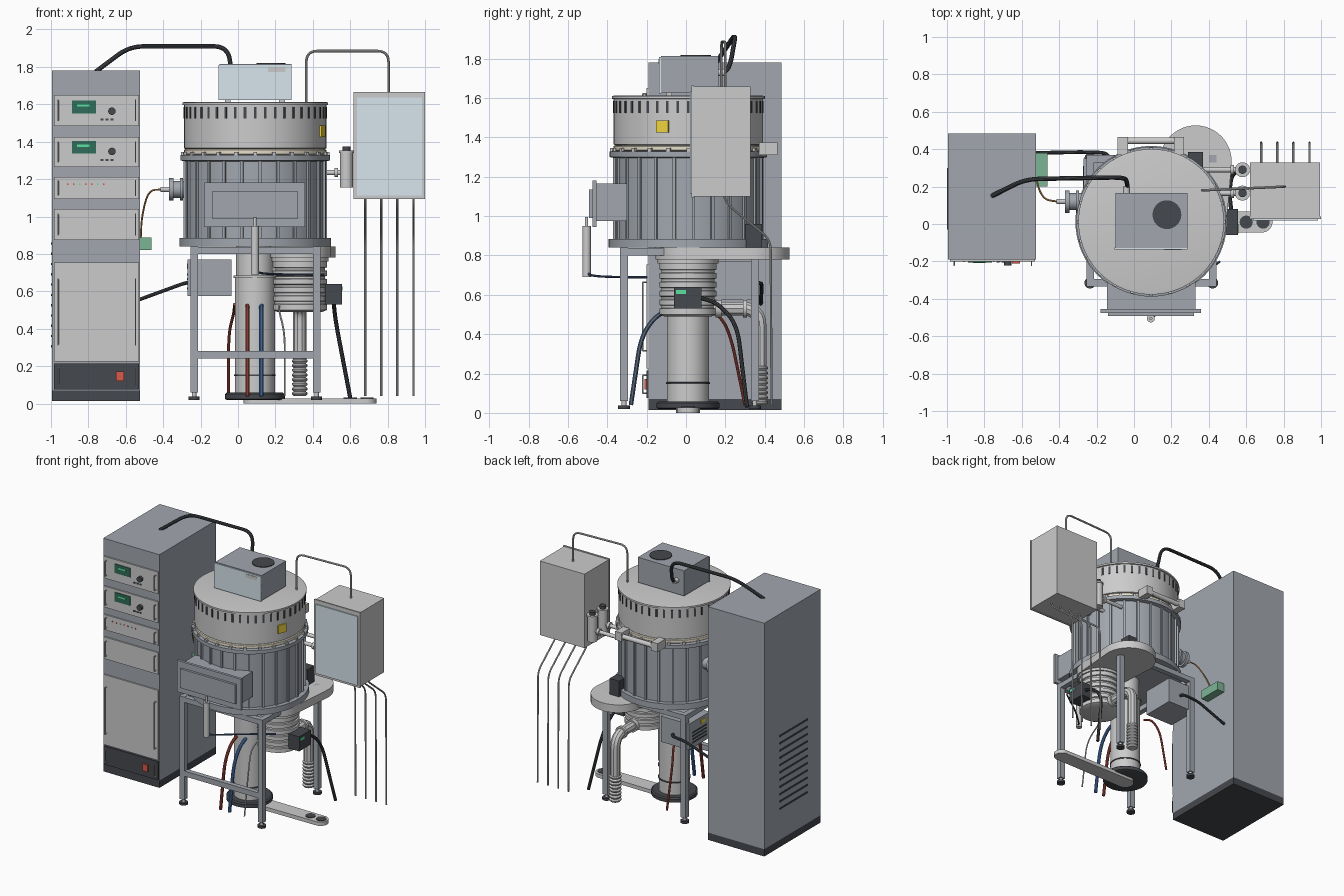
import bpy, bmesh, math
from mathutils import Vector, Matrix

if "Cube" in bpy.data.objects:
    bpy.data.objects.remove(bpy.data.objects["Cube"])

COLORS = {'slate': (.36, .39, .43), 'steel': (.55, .55, .56), 'light': (.68, .68, .67), 'dark': (.06, .065, .075),
          'pale': (.68, .79, .84), 'cream': (.8, .74, .6), 'red': (.7, .1, .07), 'darkred': (.4, .07, .05),
          'blue': (.08, .2, .5), 'navy': (.06, .1, .2), 'green': (.2, .46, .3), 'screen': (.03, .15, .1),
          'lit': (.1, .75, .35), 'yellow': (.85, .65, .05), 'orange': (.6, .3, .1)}
MATS = {}
for key, c in COLORS.items():
    MATS[key] = bpy.data.materials.new(key)
    MATS[key].diffuse_color = (*c, 1)


def finish(name, bm, mat):
    bmesh.ops.recalc_face_normals(bm, faces=bm.faces)
    me = bpy.data.meshes.new(name)
    bm.to_mesh(me)
    bm.free()
    ob = bpy.data.objects.new(name, me)
    bpy.context.collection.objects.link(ob)
    me.materials.append(MATS[mat])
    return smooth(ob)


def smooth(ob):
    bpy.ops.object.select_all(action='DESELECT')
    ob.select_set(True)
    bpy.context.view_layer.objects.active = ob
    bpy.ops.object.shade_smooth_by_angle(angle=math.radians(35))
    return ob


def add_box(bm, x0, x1, y0, y1, z0, z1, M=Matrix()):
    m = Matrix.Translation(((x0 + x1) / 2, (y0 + y1) / 2, (z0 + z1) / 2)) @ Matrix.Diagonal((x1 - x0, y1 - y0, z1 - z0, 1))
    bmesh.ops.create_cube(bm, size=1, matrix=M @ m)


def boxes(name, mat, *dims):
    bm = bmesh.new()
    for d in dims:
        add_box(bm, *d)
    return finish(name, bm, mat)


def rods(name, mat, *parts, seg=32):
    """Each part is (start, end, radius)."""
    bm = bmesh.new()
    for a, b, r in parts:
        a, b = Vector(a), Vector(b)
        rot = (b - a).to_track_quat('Z', 'Y').to_matrix().to_4x4()
        bmesh.ops.create_cone(bm, cap_ends=True, segments=seg, radius1=r, radius2=r, depth=(b - a).length,
                              matrix=Matrix.Translation((a + b) / 2) @ rot)
    return finish(name, bm, mat)


def ring(name, mat, count, cx, cy, dims, phase=0.0):
    """Box repeated around a vertical axis; local x is radial."""
    bm = bmesh.new()
    for i in range(count):
        add_box(bm, *dims, M=Matrix.Translation((cx, cy, 0)) @ Matrix.Rotation(phase + i * math.tau / count, 4, 'Z'))
    return finish(name, bm, mat)


def lathe(name, mat, cx, cy, profile, seg=72):
    bm = bmesh.new()
    rows = [[bm.verts.new((cx + r * math.cos(k * math.tau / seg), cy + r * math.sin(k * math.tau / seg), z))
             for k in range(seg)] for r, z in profile]
    for a, b in zip(rows, rows[1:]):
        for k in range(seg):
            bm.faces.new((a[k], a[(k + 1) % seg], b[(k + 1) % seg], b[k]))
    bm.faces.new(rows[0])
    bm.faces.new(rows[-1])
    return finish(name, bm, mat)


def hull_plate(name, mat, c1, r1, c2, r2, z0, z1):
    bm = bmesh.new()
    for (x, y), r in ((c1, r1), (c2, r2)):
        for k in range(48):
            bm.verts.new((x + r * math.cos(k * math.tau / 48), y + r * math.sin(k * math.tau / 48), z0))
    res = bmesh.ops.convex_hull(bm, input=bm.verts)
    bmesh.ops.dissolve_limit(bm, angle_limit=.01, verts=bm.verts, edges=bm.edges)
    bm.verts.ensure_lookup_table()
    pts = sorted({(round(v.co.x, 5), round(v.co.y, 5)) for v in bm.verts if v.link_faces},
                 key=lambda p: math.atan2(p[1] - (c1[1] + c2[1]) / 2, p[0] - (c1[0] + c2[0]) / 2))
    bm.clear()
    lo, hi = ([bm.verts.new((*p, z)) for p in pts] for z in (z0, z1))
    for i in range(len(pts)):
        j = (i + 1) % len(pts)
        bm.faces.new((lo[i], lo[j], hi[j], hi[i]))
    bm.faces.new(lo)
    bm.faces.new(hi)
    return finish(name, bm, mat)


def hose(name, mat, r, pts, fillet=.08):
    pts = [Vector(p) for p in pts]
    path = [pts[0]]
    for a, b, c in zip(pts, pts[1:], pts[2:]):
        p = b + (a - b).normalized() * min(fillet, (a - b).length * .49)
        q = b + (c - b).normalized() * min(fillet, (c - b).length * .49)
        path += [p.lerp(b, t / 6).lerp(b.lerp(q, t / 6), t / 6) for t in range(7)]
    path.append(pts[-1])
    cu = bpy.data.curves.new(name, 'CURVE')
    cu.dimensions, cu.bevel_depth, cu.bevel_resolution, cu.use_fill_caps = '3D', r, 3, True
    sp = cu.splines.new('POLY')
    sp.points.add(len(path) - 1)
    for s, p in zip(sp.points, path):
        s.co = (*p, 1)
    ob = bpy.data.objects.new(name, cu)
    bpy.context.collection.objects.link(ob)
    cu.materials.append(MATS[mat])
    bpy.ops.object.select_all(action='DESELECT')
    ob.select_set(True)
    bpy.context.view_layer.objects.active = ob
    bpy.ops.object.convert(target='MESH')
    return smooth(bpy.context.object)


# Electronics rack with instrument panels
boxes('rack_cabinet', 'slate', (-.995, -.525, -.19, .485, .07, 1.78))
boxes('rack_plinth', 'dark', (-.995, -.525, -.19, .485, .015, .07))
boxes('rack_power_panel', 'dark', (-.985, -.53, -.2, -.185, .075, .215))
levels = [(.225, .755), (.875, 1.04), (1.095, 1.21), (1.265, 1.425), (1.485, 1.65)]
boxes('rack_panels', 'light', *[(-.985, -.53, -.2, -.185, a, b) for a, b in levels])
handles = []
for a, b in levels + [(.075, .215)]:
    m, h = (a + b) / 2, (b - a) * .33
    for x in (-.962, -.548):
        handles.append(((x, -.22, m - h), (x, -.22, m + h), .004))
        handles += [((x, -.222, z), (x, -.195, z), .004) for z in (m - h, m + h)]
rods('rack_handles', 'light', *handles, seg=10)
for i, z in enumerate((1.585, 1.37)):
    boxes(f'display_{i}', 'screen', (-.888, -.76, -.206, -.195, z - .034, z + .034))
    boxes(f'display_readout_{i}', 'lit', (-.86, -.795, -.208, -.2, z + .002, z + .014))
    rods(f'display_knob_{i}', 'dark', ((-.674, -.222, z - .022), (-.674, -.195, z - .022), .02))
    boxes(f'display_buttons_{i}', 'dark', *[(x, x + .015, -.205, -.195, z - .072, z - .062) for x in (-.735, -.708, -.681)])
for i in range(7):
    x = -.91 + i * .032
    rods(f'status_lamp_{i}', ('red', 'lit')[i % 3 == 2], ((x, -.204, 1.173), (x, -.195, 1.173), .005), seg=12)
boxes('rack_main_switch', 'red', (-.653, -.61, -.212, -.195, .12, .172))
boxes('rack_side_vents', 'dark', *[(-1, -.99, -.03, .3, .3 + i * .055, .312 + i * .055) for i in range(11)])

# Vacuum chamber
CX, CY = .092, .012
lathe('chamber_base_flange', 'slate', CX, CY, [(.405, .84), (.405, .885), (.385, .885)])
lathe('chamber_body', 'slate', CX, CY, [(.372, .88), (.372, 1.3)])
ring('chamber_ribs', 'slate', 24, CX, CY, (.365, .384, -.008, .008, .885, 1.3), .07)
lathe('chamber_top_flange', 'slate', CX, CY, [(.375, 1.295), (.4, 1.3), (.4, 1.328), (.375, 1.332)])
ring('flange_clamps', 'light', 24, CX, CY, (.383, .397, -.01, .01, 1.325, 1.345))
lathe('chamber_seal', 'cream', CX, CY, [(.374, 1.33), (.38, 1.335), (.38, 1.355), (.374, 1.36)])
lathe('chamber_lid', 'light', CX, CY, [(.37, 1.36), (.38, 1.365), (.38, 1.595), (.389, 1.597), (.389, 1.61), (.375, 1.613)])
ring('lid_slots', 'dark', 44, CX, CY, (.37, .383, -.007, .007, 1.525, 1.585))
ring('warning_label', 'yellow', 1, CX, CY, (.37, .389, -.033, .033, 1.425, 1.487), -.35)

# Lid hinge at the back
boxes('hinge_blocks', 'light', *[(x - .027, x + .027, .37, .465, 1.31, 1.375) for x in (-.06, .24)])
rods('hinge_bar', 'light', ((-.085, .445, 1.34), (.265, .445, 1.34), .018))

# Source box on the lid
boxes('source_box', 'slate', (-.1, .287, -.128, .165, 1.625, 1.815))
boxes('source_box_front', 'pale', (-.105, .287, -.136, -.125, 1.622, 1.81))
boxes('source_box_label', 'steel', (.16, .255, -.139, -.13, 1.772, 1.798))
boxes('source_box_feet', 'steel', *[(x, x + .03, y, y + .03, 1.605, 1.63) for x in (-.07, .22) for y in (-.1, .1)])
rods('source_fan', 'dark', ((.176, .05, 1.81), (.176, .05, 1.82), .077))
rods('cable_gland', 'steel', ((-.04, .16, 1.73), (-.04, .2, 1.73), .018))
hose('source_cable', 'dark', .012, [(-.76, .15, 1.775), (-.58, .24, 1.91), (-.05, .25, 1.91), (-.035, .22, 1.74), (-.04, .17, 1.73)])

# Front loading port
boxes('load_port_body', 'slate', (-.145, .33, -.46, -.3, .975, 1.165))
boxes('load_port_flange', 'slate', (-.18, .357, -.475, -.455, .945, 1.182))
boxes('load_port_door', 'slate', (-.14, .32, -.492, -.47, .99, 1.135))
rods('door_cylinder', 'light', ((.09, -.505, .69), (.09, -.505, .95), .021), ((.09, -.505, .95), (.09, -.505, .995), .008))
hose('door_air_line', 'navy', .006, [(.1, -.505, .71), (.12, -.47, .695), (.25, -.35, .69), (.46, -.2, .69)])

# Left feedthrough and its junction box
rods('left_port', 'slate', ((-.36, .12, 1.145), (-.22, .12, 1.145), .045), ((-.37, .12, 1.145), (-.345, .12, 1.145), .06),
     ((-.31, .12, 1.145), (-.295, .12, 1.145), .06))
rods('left_port_tip', 'light', ((-.415, .12, 1.145), (-.365, .12, 1.145), .014))
hose('sensor_wire', 'orange', .005, [(-.41, .12, 1.145), (-.48, .13, 1.14), (-.515, .2, 1), (-.52, .25, .88)])
boxes('junction_box', 'green', (-.58, -.463, .2, .38, .82, .888))

# Right gauges
gy = (.29, .165)
rods('gauges', 'light', *[((.58, y, 1.155), (.58, y, 1.345), .035) for y in gy], *[((.58, y, 1.34), (.58, y, 1.352), .04) for y in gy])
rods('gauge_caps', 'dark', *[((.58, y, 1.35), (.58, y, 1.375), .022) for y in gy])
rods('gauge_necks', 'light', *[((.36, y, 1.235), (.58, y, 1.235), .014) for y in gy], *[((.515, y, 1.235), (.535, y, 1.235), .025) for y in gy])

# Gas box with lines
boxes('gas_box', 'light', (.62, .995, .035, .328, 1.1, 1.66))
boxes('gas_box_trim', 'light', (.618, 1, .028, .04, 1.095, 1.665))
boxes('gas_box_door', 'pale', (.635, .985, .02, .035, 1.112, 1.635))
for i in range(4):
    x = .68 + i * .086
    hose(f'gas_line_{i}', 'steel', .006, [(x, .19, 1.11), (x, .21, 1.06), (x, .43, .88), (x, .435, .04)], .05)
hose('gas_feed', 'steel', .007, [(.365, .18, 1.6), (.365, .18, 1.885), (.805, .2, 1.885), (.805, .2, 1.65)], .06)

# Support frame
LX, LY = (-.235, .42), (-.315, .35)
w = .02
boxes('frame_legs', 'slate', *[(x - w, x + w, y - w, y + w, .06, .84) for x in LX for y in LY])
boxes('frame_rails', 'slate', *[(LX[0], LX[1], y - w, y + w, .8, .838) for y in LY],
      *[(x - w, x + w, LY[0], LY[1], .8, .838) for x in LX], (LX[0], LX[1], LY[0] - .018, LY[0] + .018, .24, .28))
rods('frame_feet', 'dark', *[((x, y, .02), (x, y, .037), .03) for x in LX for y in LY])
rods('foot_stems', 'light', *[((x, y, .03), (x, y, .065), .012) for x in LX for y in LY])

# Gate valve and turbo pump
hull_plate('gate_valve', 'light', (.33, .01), .165, (.33, .335), .192, .78, .84)
boxes('valve_actuator', 'dark', (.29, .37, .3, .385, .84, .96))
fins = [(.12, .49), (.145, .5)]
for i in range(5):
    z = .53 + i * .045
    fins += [(.145, z), (.135, z + .003), (.135, z + .015), (.145, z + .018)]
lathe('turbo_pump', 'light', .33, .01, fins + [(.145, .76), (.155, .76), (.155, .782)], 56)
boxes('pump_controller', 'dark', (.465, .555, -.06, .08, .53, .64))
boxes('controller_screen', 'lit', (.55, .558, -.05, .0, .605, .625))
hose('controller_cable', 'dark', .011, [(.52, .07, .585), (.51, .16, .56), (.52, .26, .45), (.6, .31, .03)], .1)
hose('roughing_pipe', 'light', .036, [(.33, .1, .53), (.33, .375, .53), (.33, .375, .22)], .09)
lathe('roughing_bellows', 'light', .33, .375, [(r, .04 + i * .025 + d) for i in range(8) for r, d in ((.032, 0), (.042, .01), (.042, .017))] + [(.032, .24)], 32)
rods('pipe_collar', 'light', ((.33, .15, .53), (.33, .18, .53), .045), ((.33, .29, .53), (.33, .31, .53), .045))

# Central column on its floor arm
lathe('central_column', 'light', .09, .01, [(.107, .05), (.107, .15), (.11, .15), (.11, .155), (.107, .155), (.107, .67), (.115, .67),
                                            (.115, .685), (.1, .685), (.1, .845)], 56)
lathe('column_band', 'dark', .09, .01, [(.108, .146), (.1115, .147), (.1115, .155), (.108, .156)], 56)
lathe('column_base', 'dark', .09, .01, [(.15, .02), (.16, .025), (.16, .05), (.15, .058)], 56)
hull_plate('floor_arm', 'light', (.09, .01), .06, (.685, .01), .055, 0, .028)
rods('arm_sockets', 'dark', ((.6, .01, .02), (.6, .01, .032), .035), ((.69, .01, .02), (.69, .01, .032), .035))

# Cooling hoses
for n, c, x, s, r in (('red_hose_front', 'darkred', .05, -1, .011), ('blue_hose_front', 'blue', .125, -1, .012),
                      ('red_hose_back', 'darkred', -.02, 1, .008), ('grey_hose', 'steel', .22, -1, .005)):
    hose(n, c, r, [(x, .01 + s * .08, .53), (x, .01 + s * .17, .49), (x + (r < .01) * math.copysign(.03, x), s * .23, .38),
                   (x + (r < .01) * math.copysign(.03, x), .01 + s * .29, .04)], .09)

# Power unit under the frame
boxes('power_unit', 'slate', (-.27, -.035, .1, .35, .575, .77))
boxes('power_unit_vents', 'dark', *[(-.274, -.262, .14, .31, z, z + .01) for z in (.61, .635, .66, .685)])
boxes('power_unit_label', 'yellow', (-.274, -.26, .16, .21, .72, .75))
hose('power_cable', 'dark', .01, [(-.53, .38, .555), (-.27, .385, .65), (-.14, .38, .66), (-.14, .34, .66)], .05)

for m in bpy.data.materials:
    if m.users and not m.is_grease_pencil:
        m.use_nodes = True
        m.node_tree.nodes["Principled BSDF"].inputs["Base Color"].default_value = m.diffuse_color
